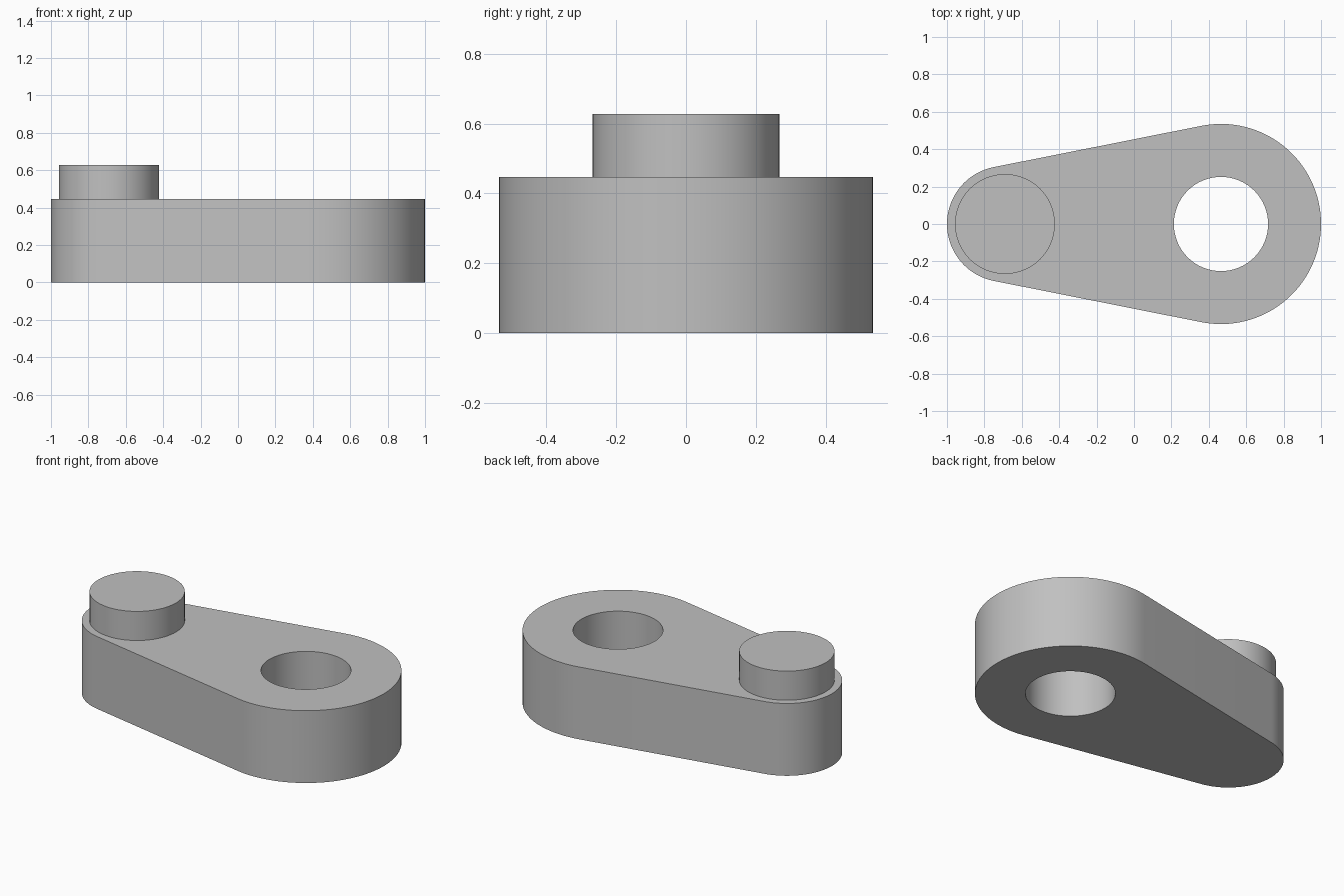
import bpy
import bmesh
from math import asin, cos, sin, pi

old = bpy.data.objects.get("Cube")
if old:
    bpy.data.objects.remove(old, do_unlink=True)

# Main dimensions
BIG_X, BIG_R = 0.465, 0.535
SMALL_X, SMALL_R = -0.69, 0.31
HOLE_R, PIN_R = 0.252, 0.267
ARM_TOP, PIN_TOP = 0.447, 0.627

grey = bpy.data.materials.new("plain grey")
grey.use_nodes = True
colour = (0.53, 0.53, 0.53, 1)
grey.diffuse_color = colour
grey.node_tree.nodes["Principled BSDF"].inputs["Base Color"].default_value = colour


def arc(cx, r, start, end, steps):
    """Points along an arc centred on the x axis, both ends included."""
    angles = [start + (end - start) * i / steps for i in range(steps + 1)]
    return [(cx + r * cos(a), r * sin(a)) for a in angles]


def extruded(name, loops, bottom, top):
    """Fill closed outlines (inner loops become holes) and extrude upward."""
    bm = bmesh.new()
    for points in loops:
        verts = [bm.verts.new((x, y, bottom)) for x, y in points]
        for a, b in zip(verts, verts[1:] + verts[:1]):
            bm.edges.new((a, b))
    bmesh.ops.triangle_fill(bm, edges=bm.edges[:], use_beauty=True, normal=(0, 0, 1))
    result = bmesh.ops.extrude_face_region(bm, geom=bm.faces[:], use_keep_orig=True)
    raised = [g for g in result["geom"] if isinstance(g, bmesh.types.BMVert)]
    bmesh.ops.translate(bm, verts=raised, vec=(0, 0, top - bottom))
    bmesh.ops.recalc_face_normals(bm, faces=bm.faces[:])
    mesh = bpy.data.meshes.new(name)
    bm.to_mesh(mesh)
    bm.free()
    mesh.materials.append(grey)
    obj = bpy.data.objects.new(name, mesh)
    bpy.context.collection.objects.link(obj)
    bpy.ops.object.select_all(action="DESELECT")
    obj.select_set(True)
    bpy.context.view_layer.objects.active = obj
    bpy.ops.object.shade_smooth_by_angle(angle=pi / 6)
    return obj


# Tapered arm: two round ends joined by their tangent lines, with a bore
tangent = pi / 2 + asin((SMALL_R - BIG_R) / (SMALL_X - BIG_X)) * 1.0
outline = arc(BIG_X, BIG_R, -tangent, tangent, 64)
outline += arc(SMALL_X, SMALL_R, tangent, 2 * pi - tangent, 48)
bore = arc(BIG_X, HOLE_R, 0, 2 * pi, 64)[:-1]
extruded("crank_arm", [outline, bore], 0, ARM_TOP)

# Pin standing on the narrow end
pin = arc(SMALL_X, PIN_R, 0, 2 * pi, 64)[:-1]
extruded("crank_pin", [pin], ARM_TOP - 0.01, PIN_TOP)
